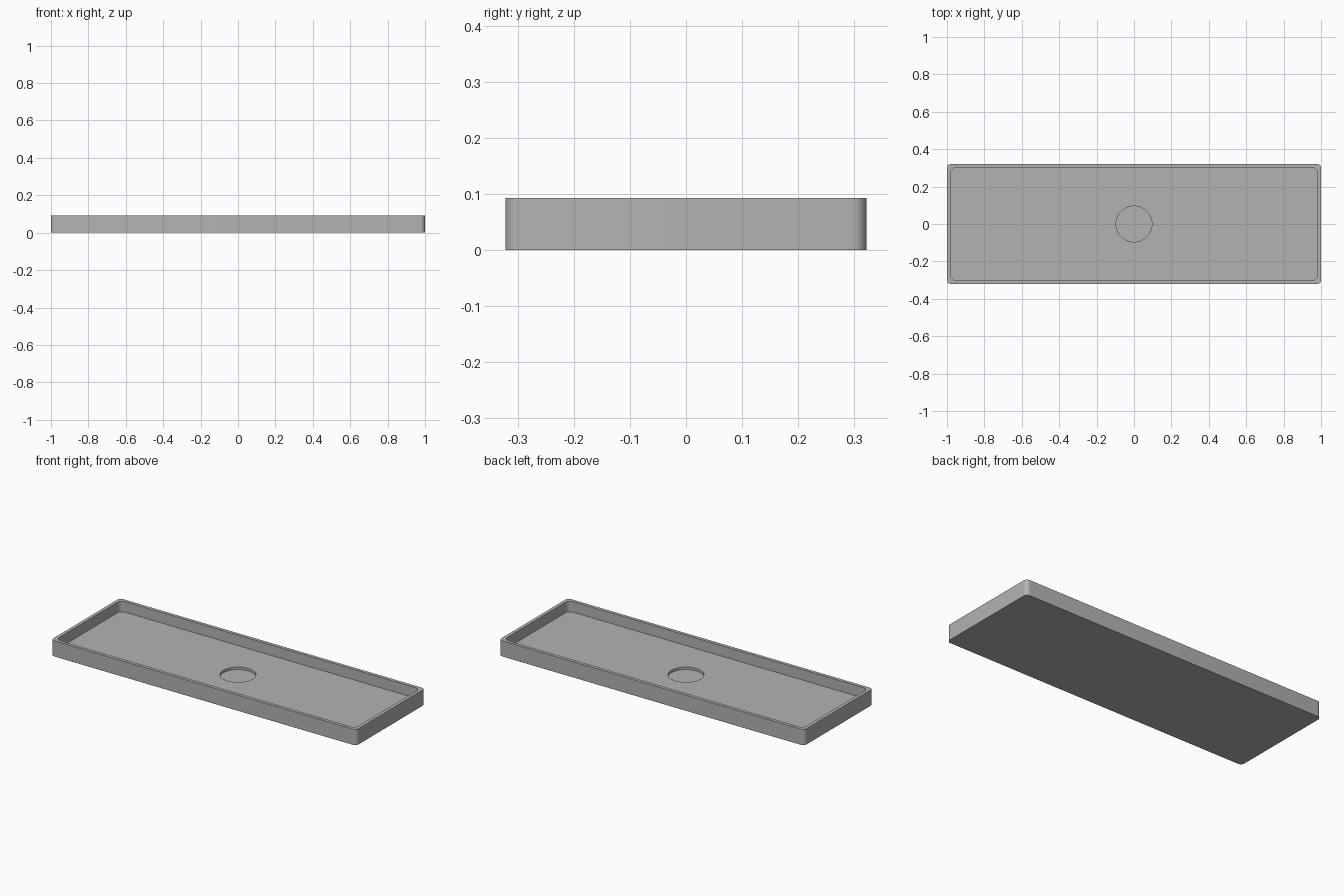
import bpy, bmesh, math

if "Cube" in bpy.data.objects:
    bpy.data.objects.remove(bpy.data.objects["Cube"], do_unlink=True)

LENGTH, WIDTH, HEIGHT = 2.0, 0.644, 0.093
WALL, FLOOR = 0.02, 0.031
RECESS_RADIUS, RECESS_FLOOR = 0.096, 0.016

grey = bpy.data.materials.new("plain grey")
grey.use_nodes = True
colour = (0.45, 0.45, 0.45, 1)
grey.diffuse_color = colour
grey.node_tree.nodes["Principled BSDF"].inputs["Base Color"].default_value = colour


def rounded_rectangle(length, width, radius, steps=10):
    """Outline points, anticlockwise from the +x +y corner."""
    points = []
    for corner, (sx, sy) in enumerate([(1, 1), (-1, 1), (-1, -1), (1, -1)]):
        cx, cy = sx * (length / 2 - radius), sy * (width / 2 - radius)
        for i in range(steps + 1):
            a = (corner + i / steps) * math.pi / 2
            points.append((cx + radius * math.cos(a), cy + radius * math.sin(a)))
    return points


def circle(radius, steps=64):
    return [(radius * math.cos(math.tau * i / steps), radius * math.sin(math.tau * i / steps))
            for i in range(steps)]


def prism(name, outline, bottom, top):
    bm = bmesh.new()
    base = bm.faces.new([bm.verts.new((x, y, bottom)) for x, y in outline])
    extruded = bmesh.ops.extrude_face_region(bm, geom=[base])["geom"]
    bmesh.ops.translate(bm, vec=(0, 0, top - bottom),
                        verts=[v for v in extruded if isinstance(v, bmesh.types.BMVert)])
    bmesh.ops.recalc_face_normals(bm, faces=bm.faces)
    mesh = bpy.data.meshes.new(name)
    bm.to_mesh(mesh)
    bm.free()
    mesh.materials.append(grey)
    obj = bpy.data.objects.new(name, mesh)
    bpy.context.collection.objects.link(obj)
    return obj


# Solid body and the two pockets cut from it
tray = prism("tray", rounded_rectangle(LENGTH, WIDTH, 0.024), 0, HEIGHT)
cutters = [
    prism("tray_pocket_cutter",
          rounded_rectangle(LENGTH - 2 * WALL, WIDTH - 2 * WALL, 0.03), FLOOR, HEIGHT + 0.1),
    prism("round_recess_cutter", circle(RECESS_RADIUS), RECESS_FLOOR, HEIGHT + 0.05),
]

bpy.context.view_layer.objects.active = tray
for cutter in cutters:
    cut = tray.modifiers.new(cutter.name, "BOOLEAN")
    cut.operation, cut.solver, cut.object = "DIFFERENCE", "EXACT", cutter
    bpy.ops.object.modifier_apply(modifier=cut.name)
for cutter in cutters:
    bpy.data.objects.remove(cutter, do_unlink=True)

# Smooth rounded corners, crisp rims
bpy.ops.object.select_all(action="DESELECT")
tray.select_set(True)
bpy.ops.object.shade_smooth_by_angle(angle=math.radians(30))
